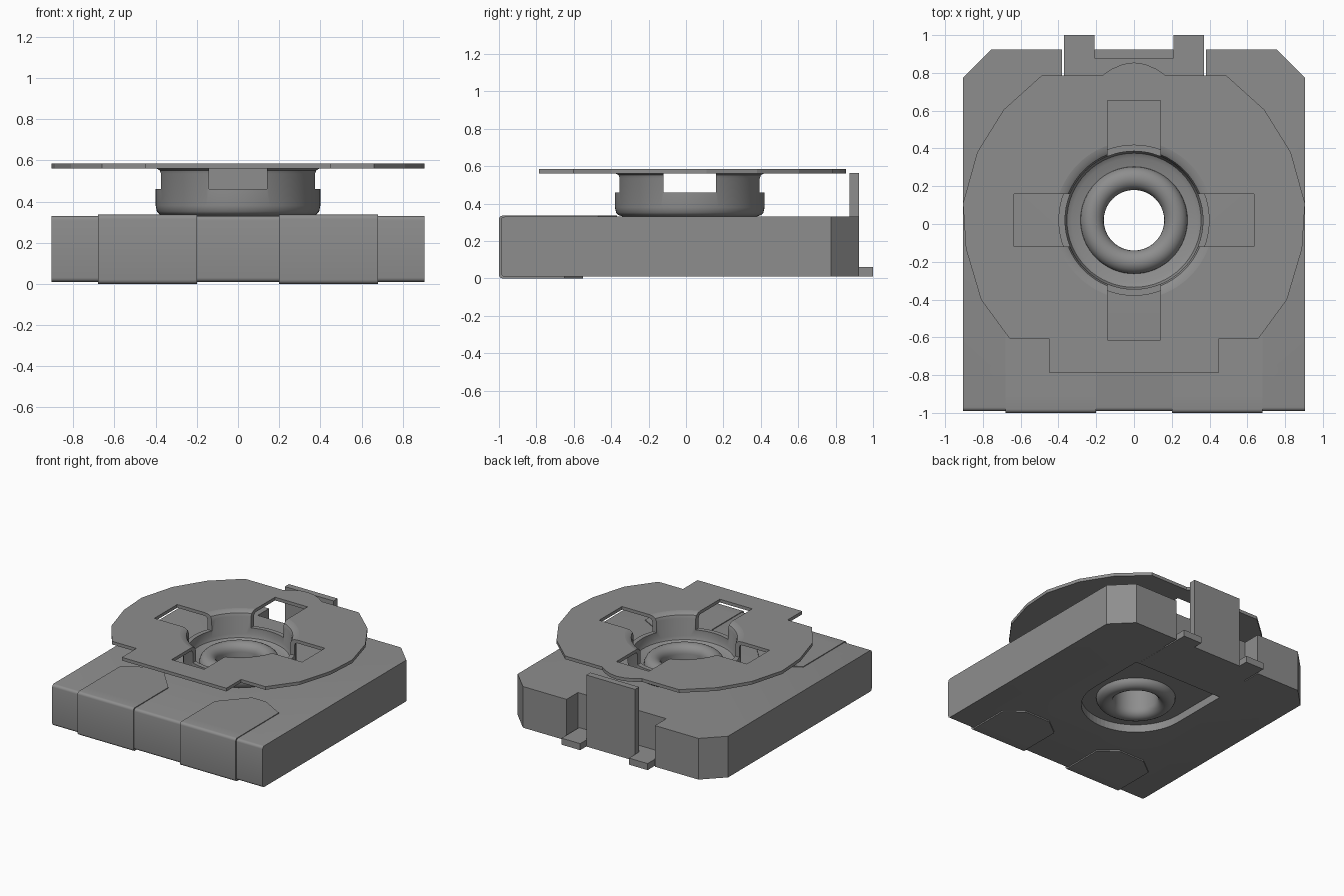
import bpy, bmesh, math
from mathutils import Vector

cube = bpy.data.objects.get("Cube")
if cube:
    bpy.data.objects.remove(cube, do_unlink=True)

grey = bpy.data.materials.new("mid_grey")
grey.use_nodes = True
GREY = (0.27, 0.27, 0.27, 1)
grey.diffuse_color = GREY
grey.node_tree.nodes["Principled BSDF"].inputs["Base Color"].default_value = GREY

CY = 0.02  # y of the rotor axis


def finish(bm, name, smooth=False):
    bmesh.ops.recalc_face_normals(bm, faces=bm.faces[:])
    mesh = bpy.data.meshes.new(name)
    bm.to_mesh(mesh)
    bm.free()
    mesh.materials.append(grey)
    ob = bpy.data.objects.new(name, mesh)
    bpy.context.collection.objects.link(ob)
    if smooth:
        activate(ob)
        bpy.ops.object.shade_smooth_by_angle(angle=math.radians(35))
    return ob


def activate(ob):
    bpy.ops.object.select_all(action='DESELECT')
    ob.select_set(True)
    bpy.context.view_layer.objects.active = ob


def prism(bm, pts, z0, z1):
    """Extrude an xy outline from z0 to z1."""
    face = bm.faces.new([bm.verts.new((x, y, z0)) for x, y in pts])
    ext = bmesh.ops.extrude_face_region(bm, geom=[face])
    top = [v for v in ext["geom"] if isinstance(v, bmesh.types.BMVert)]
    bmesh.ops.translate(bm, verts=top, vec=(0, 0, z1 - z0))


def box(bm, x0, x1, y0, y1, z0, z1):
    prism(bm, [(x0, y0), (x1, y0), (x1, y1), (x0, y1)], z0, z1)


def circle(r, a0=0, a1=360, n=48):
    """Points on an arc about the rotor axis."""
    count = n if a1 - a0 == 360 else n + 1
    angles = [math.radians(a0 + (a1 - a0) * i / n) for i in range(count)]
    return [(r * math.cos(a), CY + r * math.sin(a)) for a in angles]


def mirrored(half):
    """Complete an outline given its +x half, front to back."""
    return half + [(-x, y) for x, y in reversed(half) if x > 0]


def lathe(name, profile, n=64):
    """Revolve a closed r,z profile about the rotor axis."""
    bm = bmesh.new()
    rings = []
    for i in range(n):
        a = 2 * math.pi * i / n
        rings.append([bm.verts.new((r * math.cos(a), CY + r * math.sin(a), z)) for r, z in profile])
    m = len(profile)
    for i in range(n):
        p, q = rings[i], rings[(i + 1) % n]
        for j in range(m):
            k = (j + 1) % m
            bm.faces.new((p[j], q[j], q[k], p[k]))
    return finish(bm, name, smooth=True)


def cut(ob, pts, z0, z1):
    """Subtract an extruded outline from an object."""
    bm = bmesh.new()
    prism(bm, pts, z0, z1)
    cutter = finish(bm, "cutter")
    mod = ob.modifiers.new("cut", 'BOOLEAN')
    mod.operation = 'DIFFERENCE'
    mod.solver = 'EXACT'
    mod.object = cutter
    activate(ob)
    bpy.ops.object.modifier_apply(modifier=mod.name)
    bpy.data.objects.remove(cutter, do_unlink=True)


# Base block with chamfered back corners, back notch and rounded front edges
bm = bmesh.new()
prism(bm, mirrored([(0.905, -0.99), (0.905, 0.775), (0.755, 0.925),
                    (0.38, 0.925), (0.38, 0.785)]), 0.01, 0.33)
front = [e for e in bm.edges if all(v.co.y < -0.98 for v in e.verts)
         and abs(e.verts[0].co.z - e.verts[1].co.z) < 0.001]
bmesh.ops.bevel(bm, geom=front, offset=0.02, segments=4, profile=0.5, affect='EDGES')
base = finish(bm, "base_block", smooth=True)
cut(base, circle(0.2), -0.1, 0.5)
# Round-ended recess underneath
cut(base, circle(0.39, 180, 360, 32) + [(0.39, 0.49), (-0.39, 0.49)], -0.1, 0.07)

# Two front terminals wrapping over the front face
for side, s in (("left", 1), ("right", -1)):
    bm = bmesh.new()
    box(bm, 0.2, 0.68, -1.0, -0.9, 0.0, 0.336)
    edges = [e for e in bm.edges if all(v.co.y < -0.99 for v in e.verts)
             and abs(e.verts[0].co.z - e.verts[1].co.z) < 0.001]
    bmesh.ops.bevel(bm, geom=edges, offset=0.02, segments=4, profile=0.5, affect='EDGES')
    prism(bm, [(0.2, -0.91), (0.68, -0.91), (0.68, -0.47), (0.5, -0.37),
               (0.38, -0.37), (0.2, -0.57)], 0.325, 0.336)
    prism(bm, [(0.2, -0.91), (0.68, -0.91), (0.68, -0.65), (0.55, -0.55),
               (0.33, -0.55), (0.2, -0.65)], 0.0, 0.015)
    for v in bm.verts:
        v.co.x *= s
    finish(bm, side + "_front_terminal", smooth=True)

# Back terminal: floor strip, two feet and the upright tab
bm = bmesh.new()
box(bm, -0.37, 0.37, 0.5, 0.925, 0.009, 0.06)
for s in (1, -1):
    box(bm, *sorted((s * 0.21, s * 0.37)), 0.785, 1.0, 0.009, 0.06)
box(bm, -0.21, 0.21, 0.875, 0.925, 0.009, 0.565)
finish(bm, "back_terminal")

# Rotor plate with front tab, flat back and small rear bulge
half = [(0.45, -0.785), (0.45, -0.605), (0.66, -0.605), (0.81, -0.4), (0.89, -0.13),
        (0.905, 0.11), (0.83, 0.38), (0.69, 0.605), (0.49, 0.785), (0.17, 0.785),
        (0.12, 0.82), (0.06, 0.846), (0, 0.855)]
bm = bmesh.new()
prism(bm, mirrored(half), 0.56, 0.585)
plate = finish(bm, "rotor_plate")
cut(plate, circle(0.42, n=64), 0.5, 0.7)

# Rotor cup hanging below the plate
cup = lathe("rotor_cup", [
    (0.42, 0.585), (0.395, 0.581), (0.375, 0.568), (0.366, 0.545), (0.365, 0.41),
    (0.355, 0.385), (0.33, 0.37), (0.19, 0.365), (0.19, 0.33), (0.355, 0.33),
    (0.38, 0.338), (0.394, 0.352), (0.40, 0.38), (0.40, 0.535), (0.406, 0.552),
    (0.42, 0.56)])

# Cross-shaped driver slot through plate and cup wall
for w, d in ((0.14, 0.635), (0.635, 0.14)):
    slot = [(-w, CY - d), (w, CY - d), (w, CY + d), (-w, CY + d)]
    cut(plate, slot, 0.46, 0.7)
    cut(cup, slot, 0.46, 0.7)

# Hollow eyelet with rolled ends
def roll(z, a0, a1):
    return [(0.222 + 0.062 * math.cos(math.radians(a)), z + 0.06 * math.sin(math.radians(a)))
            for a in [a0 + (a1 - a0) * i / 10 for i in range(11)]]

lathe("eyelet", [(0.2, 0.355)] + roll(0.365, 0, 180) + roll(0.072, 180, 360) + [(0.2, 0.075)])
